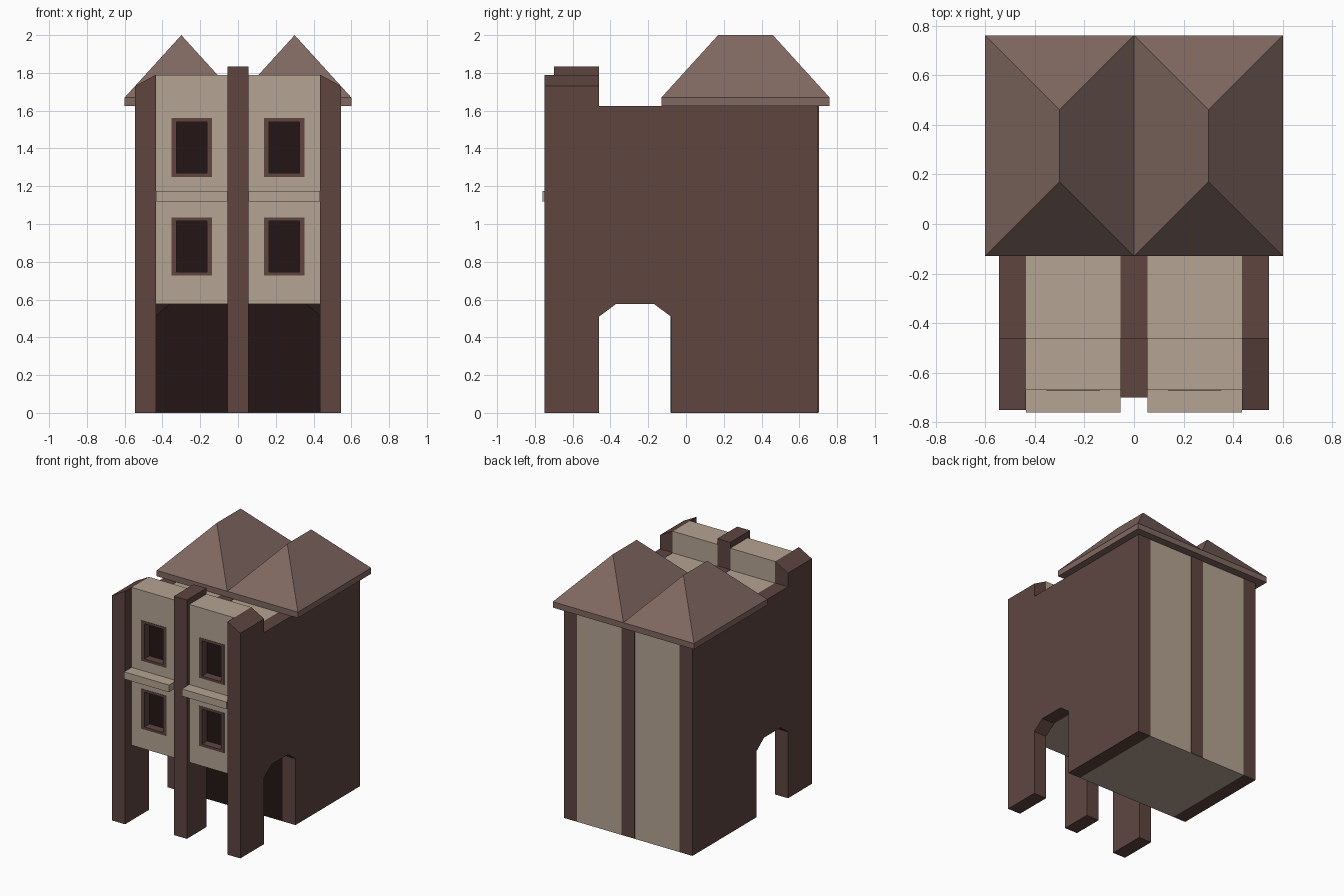
import bpy, bmesh

if "Cube" in bpy.data.objects:
    bpy.data.objects.remove(bpy.data.objects["Cube"])


def material(name, rgb):
    m = bpy.data.materials.new(name)
    m.diffuse_color = (*rgb, 1)
    m.use_nodes = True
    m.node_tree.nodes["Principled BSDF"].inputs["Base Color"].default_value = m.diffuse_color
    return m


BROWN = material("brown_timber", (0.112, 0.060, 0.051))
BEIGE = material("beige_plaster", (0.46, 0.37, 0.29))
ROOF = material("roof_tile", (0.216, 0.138, 0.120))
DARK = material("dark_interior", (0.017, 0.0075, 0.008))


def finish(bm, name, mat):
    bmesh.ops.recalc_face_normals(bm, faces=bm.faces)
    me = bpy.data.meshes.new(name)
    bm.to_mesh(me)
    bm.free()
    if mat:
        me.materials.append(mat)
    ob = bpy.data.objects.new(name, me)
    bpy.context.collection.objects.link(ob)
    return ob


def hull(name, points, mat):
    bm = bmesh.new()
    verts = [bm.verts.new(p) for p in points]
    bmesh.ops.convex_hull(bm, input=verts)
    bmesh.ops.dissolve_limit(bm, angle_limit=0.01, verts=bm.verts, edges=bm.edges)
    return finish(bm, name, mat)


def box(name, x, y, z, mat):
    x = sorted(x)
    return hull(name, [(a, b, c) for a in x for b in y for c in z], mat)


def extrude_yz(name, profile, x0, x1, mat, outer_z=lambda z: z):
    """Extrude a (y, z) profile from x0 to x1; outer_z reshapes the x1 end."""
    bm = bmesh.new()
    a = [bm.verts.new((x0, y, z)) for y, z in profile]
    b = [bm.verts.new((x1, y, outer_z(z))) for y, z in profile]
    bm.faces.new(a)
    bm.faces.new(b[::-1])
    n = len(a)
    for i in range(n):
        j = (i + 1) % n
        bm.faces.new((a[i], b[i], b[j], a[j]))
    return finish(bm, name, mat)


def cut(ob, cutter):
    mod = ob.modifiers.new("opening", 'BOOLEAN')
    mod.operation = 'DIFFERENCE'
    mod.solver = 'EXACT'
    mod.object = cutter
    bpy.context.view_layer.objects.active = ob
    bpy.ops.object.modifier_apply(modifier=mod.name)
    bpy.data.objects.remove(cutter)


WALL = [(-.75, 0), (-.46, 0), (-.46, .51), (-.37, .577), (-.17, .577), (-.08, .51),
        (-.08, 0), (.70, 0), (.70, 1.625), (-.46, 1.625), (-.46, 1.79), (-.75, 1.79)]
BODY = [(-.46, .577), (-.08, .577), (-.08, 0), (.70, 0), (.70, 1.623), (-.46, 1.623)]

# Main block, with the dark shop wall set behind the passage
extrude_yz("main_block", BODY, -.435, .435, BEIGE)
box("passage_back_wall", (-.435, .435), (-.083, -.075), (.002, .576), DARK)

# Centre pier and the timber strips that continue it over the top and back
box("centre_pier", (-.055, .055), (-.70, -.46), (0, 1.835), BROWN)
box("centre_top_strip", (-.055, .055), (-.46, .70), (1.6, 1.626), BROWN)
box("centre_back_strip", (-.055, .055), (.68, .703), (.002, 1.625), BROWN)

for s, side in ((-1, "left"), (1, "right")):
    # Side wall with arch and sloped front coping
    extrude_yz(side + "_side_wall", WALL, s * .435, s * .545, BROWN,
               lambda z: 1.73 if z > 1.7 else z)
    # Haunch in the passage corner
    x = s * .435
    hull(side + "_haunch", [(x, -.08, .51), (x, -.08, .577), (x, -.17, .577),
                            (s * .36, -.08, .577)], BROWN)

    # Front wall with recessed windows
    wall = box(side + "_front_wall", (s * .055, s * .435), (-.67, -.46), (.577, 1.79), BEIGE)
    cx = s * .245
    for level, z0, z1 in (("lower", .727, 1.035), ("upper", 1.25, 1.56)):
        outer = ((cx - .108, cx + .108), (z0, z1))
        inner = ((cx - .08, cx + .08), (z0 + .02, z1 - .02))
        cut(wall, box("cutter", outer[0], (-.8, -.60), outer[1], None))
        frame = box(f"{side}_{level}_window_frame", outer[0], (-.672, -.60), outer[1], BROWN)
        cut(frame, box("cutter", inner[0], (-.8, -.5), inner[1], None))
        box(f"{side}_{level}_window_pane", inner[0], (-.61, -.60), inner[1], DARK)
    box(side + "_ledge", (s * .055, s * .435), (-.76, -.67), (1.12, 1.175), BEIGE)

    # Hipped roof over an eave slab
    xs = (0, s * .6)
    base = [(a, b, c) for a in xs for b in (-.13, .76) for c in (1.625, 1.67)]
    hull(side + "_hip_roof", base + [(s * .3, .17, 2), (s * .3, .46, 2)], ROOF)
